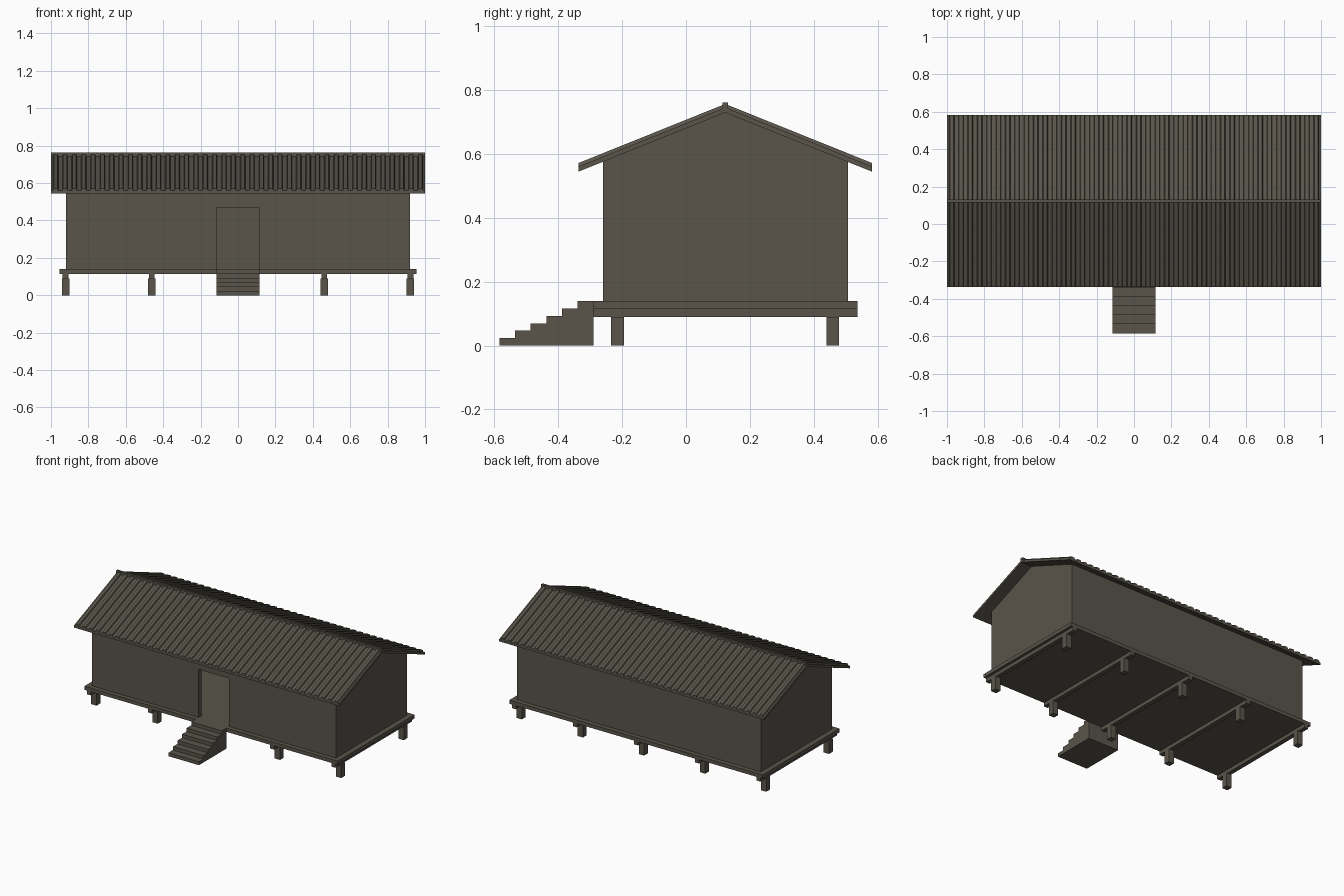
import bpy
import bmesh
from mathutils import Vector

if "Cube" in bpy.data.objects:
    bpy.data.objects.remove(bpy.data.objects["Cube"])

wood = bpy.data.materials.new("weathered_brown")
wood.diffuse_color = (0.10, 0.09, 0.07, 1)
wood.use_nodes = True
wood.node_tree.nodes["Principled BSDF"].inputs["Base Color"].default_value = wood.diffuse_color


def prism(name, points, offset):
    """Closed solid: a flat outline swept along an offset vector."""
    bm = bmesh.new()
    off = Vector(offset)
    a = [bm.verts.new(p) for p in points]
    b = [bm.verts.new(Vector(p) + off) for p in points]
    bm.faces.new(a)
    bm.faces.new(b[::-1])
    n = len(a)
    for i in range(n):
        j = (i + 1) % n
        bm.faces.new((a[j], a[i], b[i], b[j]))
    bmesh.ops.recalc_face_normals(bm, faces=bm.faces)
    mesh = bpy.data.meshes.new(name)
    bm.to_mesh(mesh)
    bm.free()
    mesh.materials.append(wood)
    obj = bpy.data.objects.new(name, mesh)
    bpy.context.collection.objects.link(obj)
    return obj


def box(name, x0, x1, y0, y1, z0, z1):
    return prism(name, [(x0, y0, z0), (x1, y0, z0), (x1, y1, z0), (x0, y1, z0)],
                 (0, 0, z1 - z0))


RIDGE_Y, RIDGE_Z = 0.123, 0.73      # underside of the roof at the ridge
EAVE_RUN, EAVE_Z = 0.46, 0.545      # underside of the roof at the eaves
SLOPE = (RIDGE_Z - EAVE_Z) / EAVE_RUN
FLOOR = 0.14


def house_outline(x, y0, y1, z0, drop):
    """Gabled cross-section that follows the underside of the roof."""
    def top(y):
        return RIDGE_Z - drop - SLOPE * abs(y - RIDGE_Y)
    return [(x, y0, z0), (x, y1, z0), (x, y1, top(y1)),
            (x, RIDGE_Y, RIDGE_Z - drop), (x, y0, top(y0))]


# Hollow walls with an open doorway
walls = prism("walls", house_outline(-0.92, -0.26, 0.507, FLOOR, -0.003), (1.84, 0, 0))
room = prism("room_cutter", house_outline(-0.89, -0.23, 0.477, FLOOR - 0.05, -0.02), (1.78, 0, 0))
door = box("door_cutter", -0.115, 0.115, -0.35, -0.2, FLOOR - 0.05, 0.467)
for cutter in (room, door):
    mod = walls.modifiers.new(cutter.name, "BOOLEAN")
    mod.operation = "DIFFERENCE"
    mod.solver = "EXACT"
    mod.object = cutter
    cutter.hide_render = True
    cutter.hide_viewport = True

# Ribbed roof: one corrugated section swept down each slope
RIBS = 40
pitch = 2.0 / RIBS
section = [(-1.0, 0.0), (-1.0, 0.016)]
for i in range(RIBS):
    x = -1.0 + i * pitch
    for f, h in ((0.22, 0.016), (0.3, 0.027), (0.7, 0.027), (0.78, 0.016)):
        section.append((x + f * pitch, h))
section += [(1.0, 0.016), (1.0, 0.0)]
for side, name in ((-1, "roof_front"), (1, "roof_back")):
    prism(name, [(x, RIDGE_Y, RIDGE_Z + h) for x, h in section],
          (0, side * EAVE_RUN, EAVE_Z - RIDGE_Z))
box("ridge_cap", -1, 1, RIDGE_Y - 0.008, RIDGE_Y + 0.008, 0.743, 0.762)

# Raised floor
box("floor_deck", -0.955, 0.955, -0.29, 0.538, 0.115, FLOOR)

# Cross beams, each on two short posts
for i in range(5):
    x = -0.922 + i * 0.461
    box("floor_beam", x - 0.015, x + 0.015, -0.29, 0.538, 0.09, 0.115)
    for y in (-0.215, 0.46):
        box("post", x - 0.02, x + 0.02, y - 0.02, y + 0.02, 0, 0.09)

# Entrance stairs
STEPS, Y0, Y1 = 6, -0.585, -0.29
run, rise = (Y1 - Y0) / STEPS, FLOOR / STEPS
stair = [(-0.115, Y1, 0), (-0.115, Y0, 0)]
for i in range(STEPS):
    stair += [(-0.115, Y0 + i * run, (i + 1) * rise),
              (-0.115, Y0 + (i + 1) * run, (i + 1) * rise)]
prism("entrance_stairs", stair, (0.23, 0, 0))
